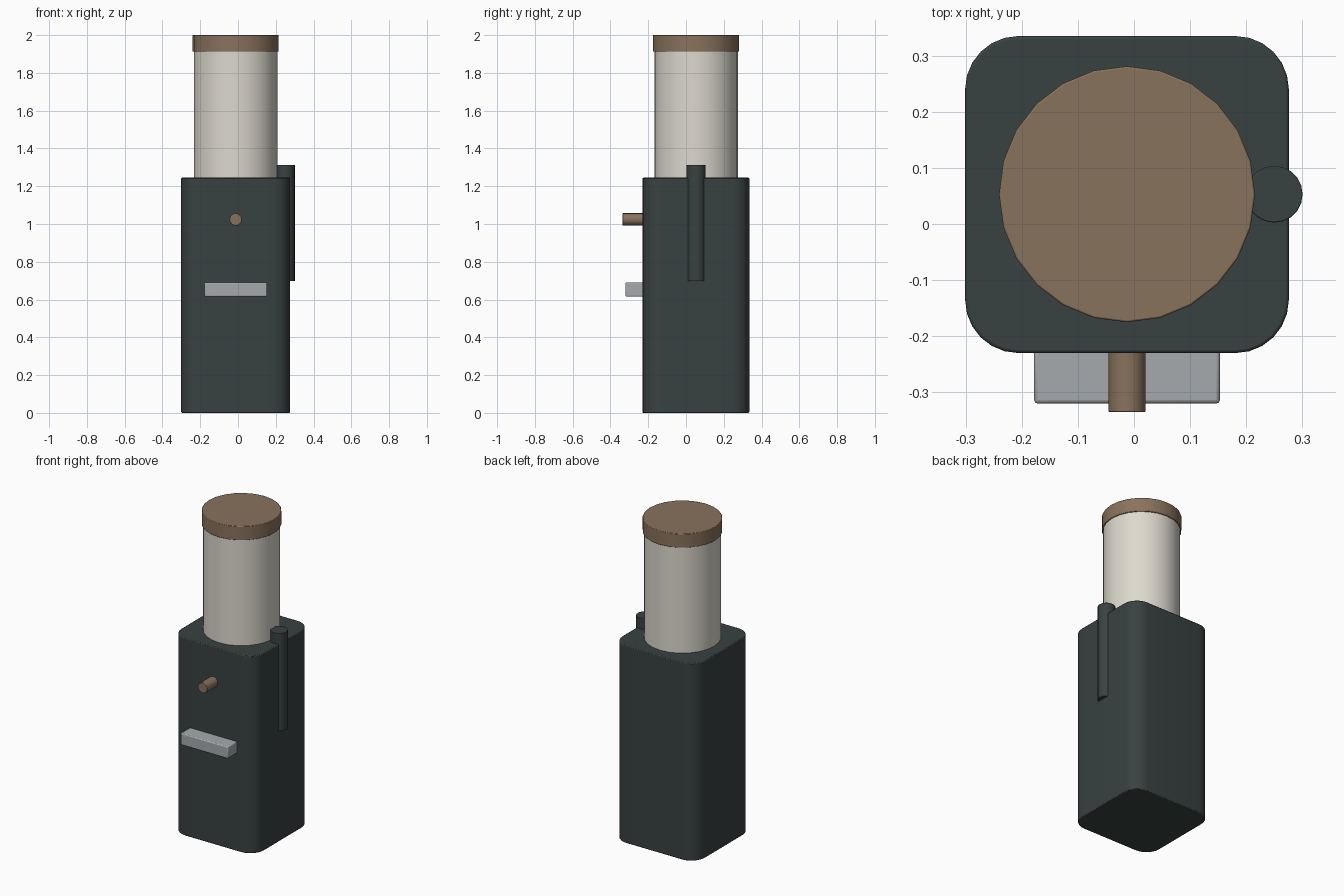
import bpy, bmesh, math
from mathutils import Matrix

if "Cube" in bpy.data.objects:
    bpy.data.objects.remove(bpy.data.objects["Cube"])


def material(name, rgb):
    m = bpy.data.materials.new(name)
    m.diffuse_color = (*rgb, 1)
    m.use_nodes = True
    m.node_tree.nodes["Principled BSDF"].inputs["Base Color"].default_value = m.diffuse_color
    return m


dark = material("dark_green_grey", (0.040, 0.054, 0.053))
brown = material("warm_brown", (0.250, 0.170, 0.107))
cream = material("cream", (0.72, 0.69, 0.61))
silver = material("silver_grey", (0.38, 0.40, 0.42))


def finish(name, bm, mat, bevel):
    bmesh.ops.recalc_face_normals(bm, faces=bm.faces)
    me = bpy.data.meshes.new(name)
    bm.to_mesh(me)
    bm.free()
    me.materials.append(mat)
    ob = bpy.data.objects.new(name, me)
    bpy.context.collection.objects.link(ob)
    if bevel:
        mod = ob.modifiers.new("edge", 'BEVEL')
        mod.width = bevel
        mod.segments = 2
        mod.limit_method = 'ANGLE'
        mod.angle_limit = math.radians(40)
    bpy.ops.object.select_all(action='DESELECT')
    ob.select_set(True)
    bpy.context.view_layer.objects.active = ob
    bpy.ops.object.shade_smooth_by_angle(angle=math.radians(35))
    return ob


def box(name, lo, hi, mat, corner=0, bevel=0):
    bm = bmesh.new()
    size = [b - a for a, b in zip(lo, hi)]
    mid = [(a + b) / 2 for a, b in zip(lo, hi)]
    bmesh.ops.create_cube(bm, size=1, matrix=Matrix.Translation(mid) @ Matrix.Diagonal((*size, 1)))
    if corner:
        upright = [e for e in bm.edges if abs(e.verts[0].co.z - e.verts[1].co.z) > 0.01]
        bmesh.ops.bevel(bm, geom=upright, offset=corner, segments=6, profile=0.5, affect='EDGES')
    return finish(name, bm, mat, bevel)


def cylinder(name, mid, r, length, sides, mat, bevel=0, rot=0):
    bm = bmesh.new()
    bmesh.ops.create_cone(bm, cap_ends=True, segments=sides, radius1=r, radius2=r, depth=length,
                          matrix=Matrix.Translation(mid) @ Matrix.Rotation(rot, 4, 'X'))
    return finish(name, bm, mat, bevel)


CX, CY = -0.0125, 0.053

# Main housing with rounded upright corners
box("body", (-0.301, -0.23, 0), (0.276, 0.335, 1.245), dark, corner=0.095, bevel=0.005)

# Container and lid
cylinder("container", (CX, CY, 1.575), 0.221, 0.69, 24, cream)
cylinder("lid", (CX, CY, 1.956), 0.228, 0.088, 24, brown, bevel=0.003)

# Upright rod on the right side
cylinder("side_rod", (0.25, CY, 1.005), 0.0505, 0.616, 20, dark, bevel=0.002)

# Front knob and shelf
cylinder("front_knob", (CX, -0.275, 1.024), 0.033, 0.12, 16, brown, bevel=0.002, rot=math.pi / 2)
box("front_shelf", (-0.178, -0.32, 0.615), (0.153, -0.21, 0.69), silver, bevel=0.006)
